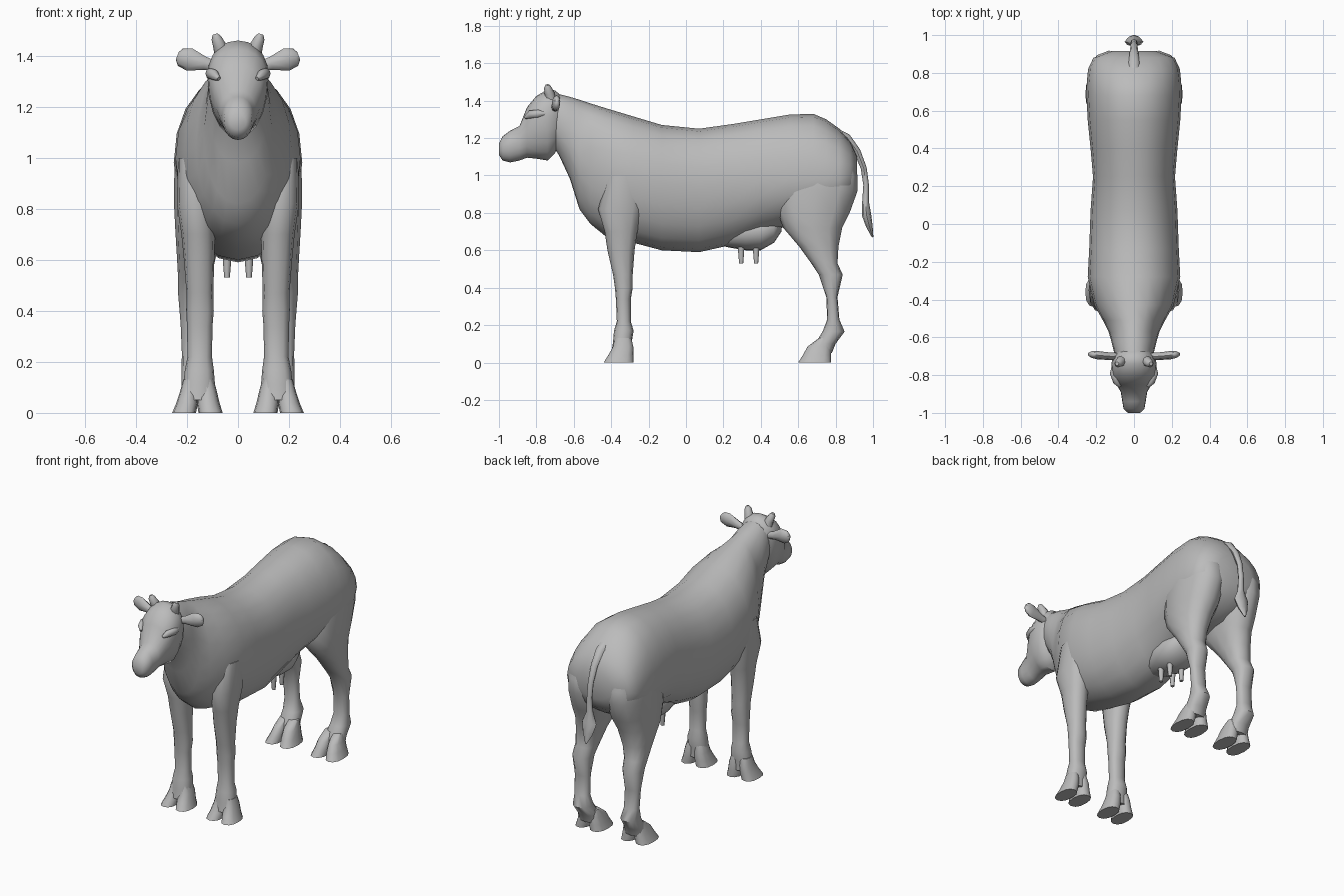
import bpy, math
from mathutils import Vector

coat = bpy.data.materials.new("grey coat")
coat.diffuse_color = (0.5, 0.5, 0.5, 1)


def loft(name, rings, mirror=False):
    """Skin a closed tube through rings of equal point count."""
    n = len(rings[0])
    verts = [p for r in rings for p in r]
    faces = [(i * n + k, i * n + (k + 1) % n, (i + 1) * n + (k + 1) % n, (i + 1) * n + k)
             for i in range(len(rings) - 1) for k in range(n)]
    faces += [tuple(range(n))[::-1], tuple(range(len(verts) - n, len(verts)))]
    me = bpy.data.meshes.new(name)
    me.from_pydata(verts, [], faces)
    me.materials.append(coat)
    ob = bpy.data.objects.new(name, me)
    bpy.context.collection.objects.link(ob)
    bpy.ops.object.select_all(action='DESELECT')
    ob.select_set(True)
    bpy.context.view_layer.objects.active = ob
    bpy.ops.object.mode_set(mode='EDIT')
    bpy.ops.mesh.select_all(action='SELECT')
    bpy.ops.mesh.normals_make_consistent(inside=False)
    bpy.ops.object.mode_set(mode='OBJECT')
    bpy.ops.object.shade_smooth_by_angle(angle=math.radians(50))
    if mirror:
        m = ob.modifiers.new("mirror", 'MIRROR')
        m.use_mirror_merge = False
    return ob


def power(v, e):
    return math.copysign(abs(v) ** e, v)


def upright(y, top, low, w, mid, e=0.95, n=20):
    """Cross-section across y whose widest point is at height mid."""
    ring = []
    for k in range(n):
        a = 2 * math.pi * k / n
        s = power(math.sin(a), e)
        z = mid + s * ((top - mid) if s > 0 else (mid - low))
        ring.append((w * power(math.cos(a), e), y, z))
    return ring


def level(z, y0, y1, x0, x1, e=0.85, n=12):
    """Horizontal cross-section filling the given y and x range."""
    return [((x0 + x1) / 2 + (x1 - x0) / 2 * power(math.cos(2 * math.pi * k / n), e),
             (y0 + y1) / 2 + (y1 - y0) / 2 * power(math.sin(2 * math.pi * k / n), e), z)
            for k in range(n)]


def tube(name, path, side, mirror=False, n=8):
    """Tube along points (x, y, z, width, thickness); width runs along side."""
    pts = [Vector(p[:3]) for p in path]
    rings = []
    for i, p in enumerate(path):
        t = (pts[min(i + 1, len(pts) - 1)] - pts[max(i - 1, 0)]).normalized()
        u = Vector(side)
        u = (u - t * u.dot(t)).normalized()
        v = t.cross(u)
        rings.append([pts[i] + u * p[3] * math.cos(2 * math.pi * k / n)
                      + v * p[4] * math.sin(2 * math.pi * k / n) for k in range(n)])
    return loft(name, rings, mirror)


# Neck and barrel: y, top, bottom, half width, widest height
loft("torso", [upright(*s) for s in [
    (-.74, 1.45, 1.20, .085, 1.32), (-.68, 1.435, 1.11, .105, 1.28),
    (-.62, 1.42, .98, .12, 1.22), (-.57, 1.405, .82, .135, 1.10),
    (-.51, 1.385, .74, .165, 1.04), (-.43, 1.36, .675, .21, 1.03),
    (-.28, 1.315, .64, .245, 1.0), (-.13, 1.27, .60, .237, .96),
    (.07, 1.25, .59, .23, .94), (.25, 1.275, .63, .217, .96),
    (.40, 1.30, .69, .23, .98), (.55, 1.325, .73, .245, .98),
    (.68, 1.33, .75, .252, .98), (.75, 1.30, .76, .25, .98),
    (.82, 1.25, .80, .243, .98), (.88, 1.18, .85, .215, 1.0),
    (.915, 1.10, .92, .12, 1.02)]])

# Head from poll to muzzle
loft("head", [upright(*s) for s in [
    (-.66, 1.42, 1.20, .08, 1.32), (-.70, 1.455, 1.12, .11, 1.32),
    (-.74, 1.46, 1.08, .12, 1.32), (-.80, 1.425, 1.09, .115, 1.31),
    (-.85, 1.365, 1.095, .092, 1.25), (-.89, 1.265, 1.08, .070, 1.18),
    (-.94, 1.24, 1.07, .062, 1.16), (-.98, 1.21, 1.08, .055, 1.15),
    (-1.0, 1.17, 1.11, .032, 1.14)]])
tube("brow", [(.075, -.86, 1.31, .008, .008), (.093, -.835, 1.325, .022, .018),
              (.11, -.79, 1.33, .022, .018), (.108, -.75, 1.33, .01, .01)], (0, 0, 1), True)
tube("ear", [(.09, -.70, 1.36, .02, .018), (.13, -.70, 1.37, .026, .02),
             (.19, -.695, 1.385, .045, .022), (.225, -.69, 1.395, .036, .018),
             (.238, -.69, 1.40, .016, .01)], (0, 0, 1), True)
tube("horn", [(.06, -.72, 1.39, .03, .03), (.072, -.73, 1.44, .026, .026),
              (.085, -.74, 1.47, .02, .02), (.09, -.74, 1.485, .01, .01)], (1, 0, 0), True)

# Legs: height, rear-to-front range, inner-to-outer range
loft("front_leg", [level(*s) for s in [
    (1.0, -.42, -.22, .12, .235), (.82, -.47, -.23, .09, .24), (.70, -.435, -.26, .09, .222),
    (.60, -.42, -.275, .093, .212), (.47, -.39, -.285, .097, .202), (.40, -.38, -.285, .095, .203),
    (.34, -.375, -.295, .10, .20), (.22, -.37, -.295, .102, .198), (.17, -.385, -.28, .095, .208),
    (.11, -.39, -.29, .09, .215), (.05, -.40, -.29, .09, .22)]], True)
loft("hind_leg", [level(*s) for s in [
    (1.12, .55, .87, .06, .215), (1.0, .50, .918, .02, .246), (.92, .48, .918, .015, .25),
    (.80, .49, .875, .025, .25), (.72, .52, .835, .05, .246), (.62, .605, .815, .085, .24),
    (.53, .67, .81, .105, .235), (.47, .71, .838, .115, .235), (.35, .75, .81, .125, .225),
    (.23, .755, .82, .125, .22), (.165, .73, .848, .11, .222),
    (.10, .69, .80, .10, .222), (.05, .68, .78, .095, .225)]], True)

# Cloven hooves: two claws under each leg
for leg, toe, heel in (("front", -.44, -.282), ("hind", .60, .775)):
    for claw, a, b, c, d in (("inner", .095, .158, .06, .155), ("outer", .158, .215, .165, .258)):
        loft(f"{leg}_{claw}_claw", [level(*s) for s in [
            (.13, toe + .06 + (.05 if leg == "hind" else 0), heel - .01, a, b),
            (.085, toe + .05, heel, a - .012 * (claw == "inner"), b + .012 * (claw == "outer")),
            (.04, toe + .025, heel, (a + c) / 2 - .005, (b + d) / 2 + .005),
            (0, toe, heel, c, d)]], True)

# Udder with four teats
loft("udder", [upright(*s) for s in [
    (.17, .70, .63, .05, .67), (.23, .75, .615, .095, .69), (.32, .78, .60, .12, .70),
    (.40, .78, .60, .12, .70), (.47, .78, .64, .10, .71), (.51, .78, .70, .05, .74)]])
for name, y in (("front_teat", .295), ("rear_teat", .375)):
    tube(name, [(.043, y, .64, .018, .018), (.043, y, .59, .016, .016),
                (.043, y, .53, .011, .011)], (1, 0, 0), True)

# Tail with a flattened tuft
tube("tail", [(0, .80, 1.24, .03, .015), (0, .86, 1.205, .028, .02), (0, .915, 1.13, .022, .018),
              (0, .95, 1.04, .018, .016), (0, .963, .95, .017, .015), (0, .96, .86, .02, .018),
              (0, .965, .79, .05, .025), (0, .98, .73, .035, .018),
              (0, .998, .67, .006, .004)], (1, 0, 0))
